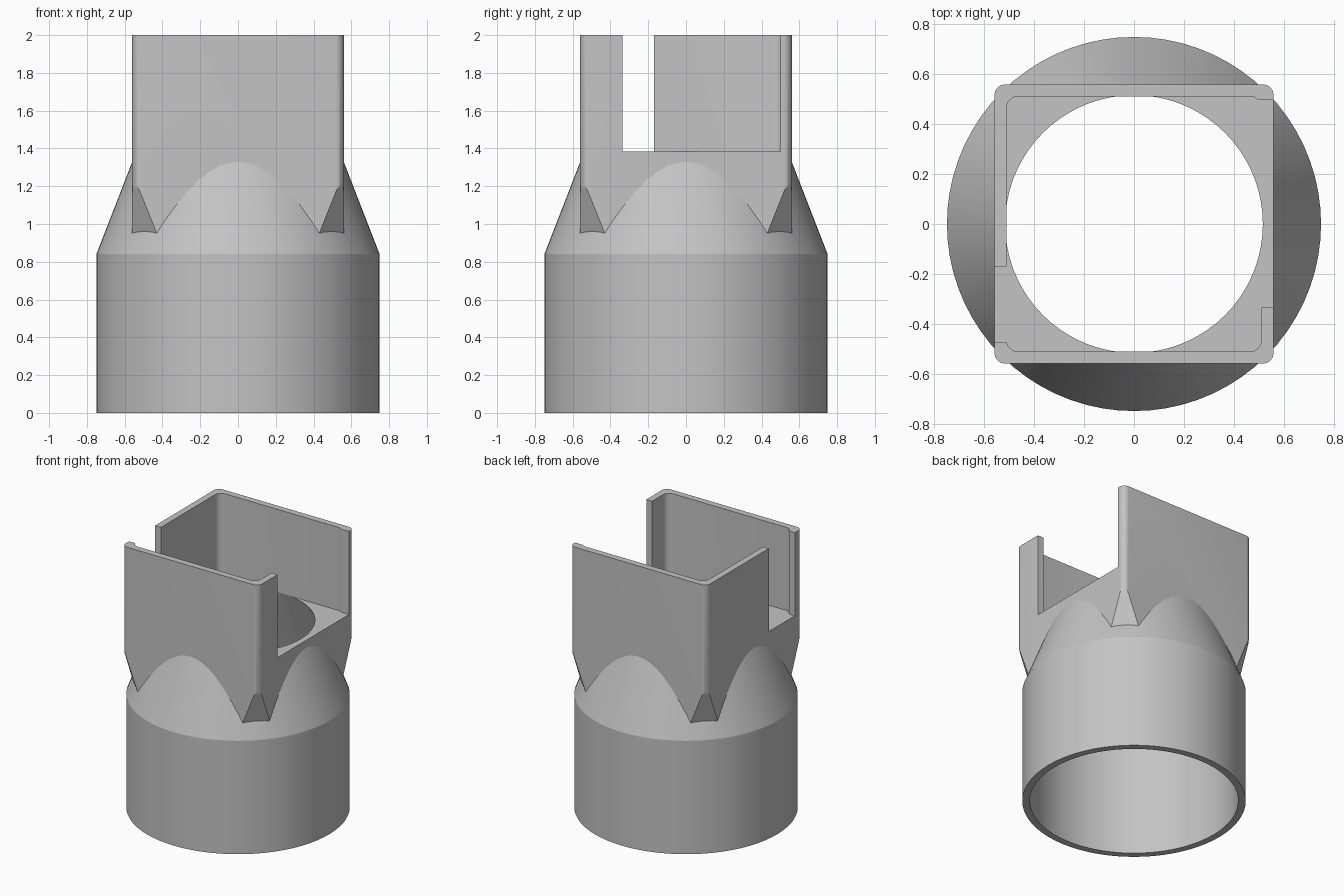
import bpy, bmesh, math
from mathutils import Vector

cube = bpy.data.objects.get("Cube")
if cube:
    bpy.data.objects.remove(cube, do_unlink=True)

FLOOR, HALF, INNER = 1.385, 0.56, 0.512

grey = bpy.data.materials.new("plain_grey")
grey.use_nodes = True
grey.diffuse_color = (0.55, 0.55, 0.55, 1)
grey.node_tree.nodes["Principled BSDF"].inputs["Base Color"].default_value = grey.diffuse_color


def finish(name, bm):
    bmesh.ops.recalc_face_normals(bm, faces=bm.faces)
    mesh = bpy.data.meshes.new(name)
    bm.to_mesh(mesh)
    bm.free()
    mesh.materials.append(grey)
    obj = bpy.data.objects.new(name, mesh)
    bpy.context.collection.objects.link(obj)
    return obj


def stack(rings):
    """Closed solid through equal-sized rings of points."""
    bm = bmesh.new()
    loops = [[bm.verts.new(p) for p in ring] for ring in rings]
    for low, high in zip(loops, loops[1:]):
        for i in range(len(low)):
            j = (i + 1) % len(low)
            bm.faces.new((low[i], low[j], high[j], high[i]))
    bm.faces.new(loops[0][::-1])
    bm.faces.new(loops[-1])
    return bm


def revolve(profile, n=72):
    return stack([[(r * math.cos(math.tau * i / n), r * math.sin(math.tau * i / n), z)
                   for i in range(n)] for r, z in profile])


def rounded_prism(half, radius, z0, z1, steps=8):
    outline = []
    for k, (sx, sy) in enumerate(((1, 1), (-1, 1), (-1, -1), (1, -1))):
        for i in range(steps + 1):
            a = math.pi / 2 * (k + i / steps)
            outline.append((sx * (half - radius) + radius * math.cos(a),
                            sy * (half - radius) + radius * math.sin(a)))
    return stack([[(x, y, z) for x, y in outline] for z in (z0, z1)])


def block(x0, x1, y0, y1, z0, z1):
    return stack([[(x0, y0, z), (x1, y0, z), (x1, y1, z), (x0, y1, z)] for z in (z0, z1)])


def combine(target, other, operation):
    mod = target.modifiers.new(operation, "BOOLEAN")
    mod.operation, mod.solver, mod.object = operation, "EXACT", other
    bpy.context.view_layer.objects.active = target
    bpy.ops.object.modifier_apply(modifier=mod.name)
    bpy.data.objects.remove(other, do_unlink=True)


# Round socket with tapered shoulder
adapter = finish("pipe_adapter", revolve([(0.75, 0), (0.75, 0.84), (0.544, 1.37)]))

# Square holder, its lower corners sloped in towards the shoulder
bm = rounded_prism(HALF, 0.045, 0.88, 2)
for sx in (-1, 1):
    for sy in (-1, 1):
        cut = bmesh.ops.bisect_plane(
            bm, geom=bm.verts[:] + bm.edges[:] + bm.faces[:],
            plane_co=Vector((sx * 0.545, sy * 0.545, 1.2)),
            plane_no=Vector((sx, sy, -0.4)), clear_outer=True)
        edges = [e for e in cut["geom_cut"] if isinstance(e, bmesh.types.BMEdge)]
        bmesh.ops.holes_fill(bm, edges=edges)
combine(adapter, finish("square_holder", bm), "UNION")

# Bore, square pocket and the two side openings
for name, cutter in (
    ("bore", revolve([(0.70, -0.1), (0.70, 0.84), (0.516, FLOOR + 0.002)])),
    ("pocket", rounded_prism(INNER, 0.05, FLOOR, 2.1)),
    ("left_opening", block(0.45, 0.7, -0.335, 0.50, FLOOR, 2.1)),
    ("right_opening", block(-0.7, -0.45, -0.475, -0.17, FLOOR, 2.1)),
):
    combine(adapter, finish(name, cutter), "DIFFERENCE")

bpy.ops.object.select_all(action="DESELECT")
adapter.select_set(True)
bpy.context.view_layer.objects.active = adapter
bpy.ops.object.shade_smooth_by_angle(angle=math.radians(18))
